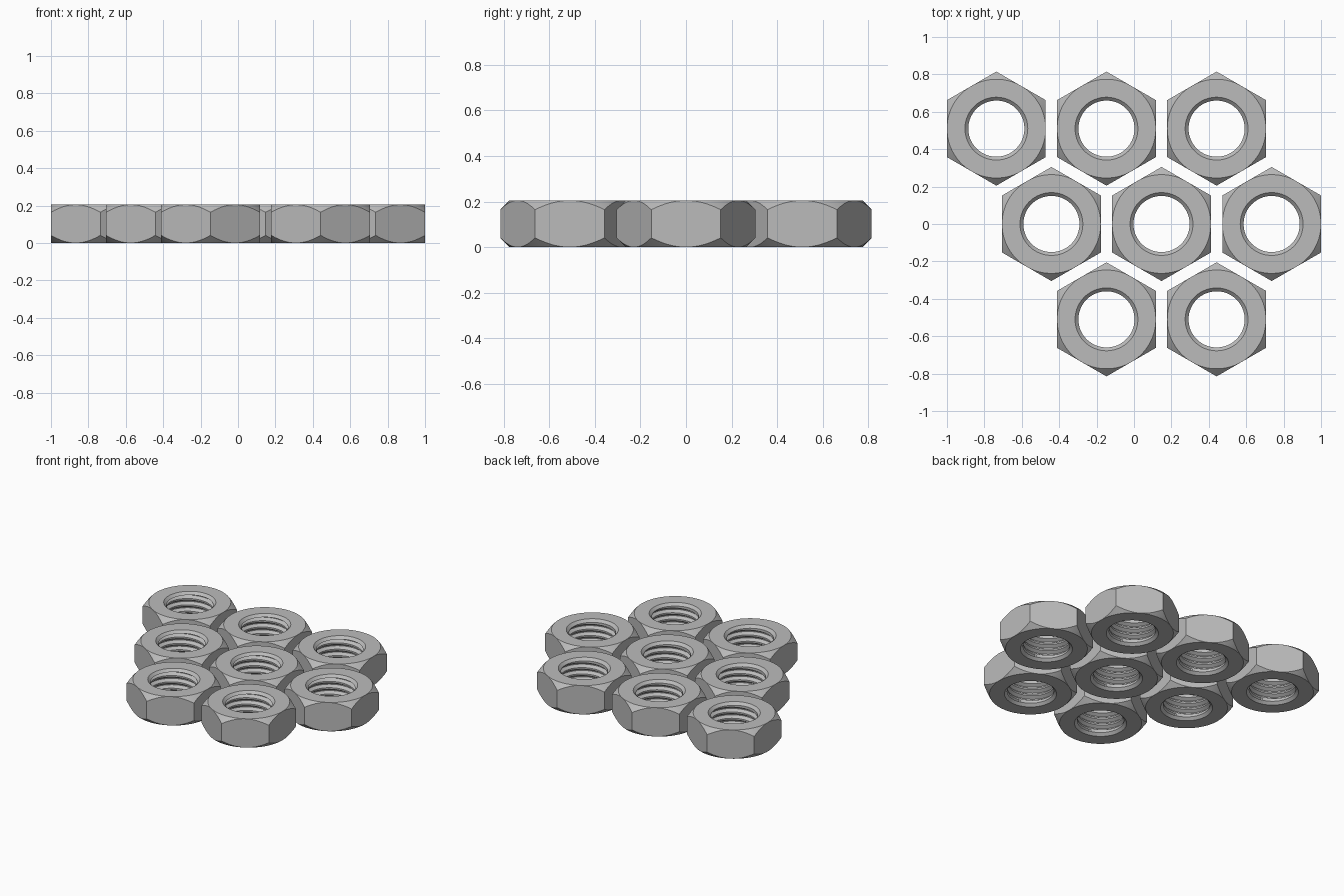
import bpy, bmesh, math

if "Cube" in bpy.data.objects:
    bpy.data.objects.remove(bpy.data.objects["Cube"])

APOTHEM, HEIGHT = 0.264, 0.205      # half width across flats, thickness
BORE, MOUTH, ROOT = 0.15, 0.168, 0.172
LIP = MOUTH - BORE                  # depth of the 45 degree bore chamfer
PITCH, SEG = 0.045, 96
SPACING = (2 - 2 * APOTHEM) / 2.5


def skin(bm, columns, inward=False):
    """Join neighbouring columns of (angle, radius, z) points with quads."""
    cols = [[bm.verts.new((r * math.cos(a), r * math.sin(a), z)) for a, r, z in c]
            for c in columns]
    for p, q in zip(cols, cols[1:]):
        for j in range(len(p) - 1):
            f = (p[j], q[j], q[j + 1], p[j + 1])
            bm.faces.new(f[::-1] if inward else f)
    bmesh.ops.remove_doubles(bm, verts=bm.verts[:], dist=1e-5)


def body_column(i):
    """Hexagon wall trimmed by a cone at the top and bottom."""
    a = 2 * math.pi * i / SEG
    off = (a + math.pi / 6) % (math.pi / 3) - math.pi / 6
    r = APOTHEM / math.cos(off)
    d = r - APOTHEM
    lower = [(BORE, LIP), (MOUTH, 0), (APOTHEM, 0), (r, d)]
    upper = [(rr, HEIGHT - z) for rr, z in reversed(lower)]
    return [(a, rr, z) for rr, z in lower + upper]


def thread_column(i):
    """Helical V thread with flat crest and root."""
    a = 2 * math.pi * i / SEG
    step = [(0, BORE), (0.25, BORE), (0.5625, ROOT), (0.6875, ROOT)]
    return [(a, r, PITCH * (k + t + i / SEG)) for k in range(-2, 7) for t, r in step]


# Nut body
body = bmesh.new()
skin(body, [body_column(i) for i in range(SEG + 1)])

# Inner thread, cut off at both bore chamfers and closed onto them
thread = bmesh.new()
skin(thread, [thread_column(i) for i in range(SEG + 1)], inward=True)
for z, n in ((LIP, -1), (HEIGHT - LIP, 1)):
    cut = bmesh.ops.bisect_plane(
        thread, geom=thread.verts[:] + thread.edges[:] + thread.faces[:],
        dist=1e-5, plane_co=(0, 0, z), plane_no=(0, 0, n), clear_outer=True)
    for v in cut["geom_cut"]:
        if isinstance(v, bmesh.types.BMVert):
            s = BORE / math.hypot(v.co.x, v.co.y)
            v.co.x *= s
            v.co.y *= s

# One shared mesh for all nuts
part = bpy.data.meshes.new("thread_part")
thread.to_mesh(part)
body.from_mesh(part)
bpy.data.meshes.remove(part)
mesh = bpy.data.meshes.new("nut")
body.to_mesh(mesh)
body.free()
thread.free()

steel = bpy.data.materials.new("grey_steel")
steel.diffuse_color = (0.50, 0.50, 0.50, 1)
steel.use_nodes = True
steel.node_tree.nodes["Principled BSDF"].inputs["Base Color"].default_value = steel.diffuse_color
mesh.materials.append(steel)

# Honeycomb rows: first x in half spacings from the left, y row, count
count = 0
for start, row, n in ((0, 1, 3), (1, 0, 3), (2, -1, 2)):
    for k in range(n):
        count += 1
        nut = bpy.data.objects.new(f"hex_nut_{count}", mesh)
        nut.location = (-1 + APOTHEM + SPACING * (start / 2 + k),
                        row * SPACING * math.sqrt(3) / 2, 0)
        bpy.context.collection.objects.link(nut)

# Smooth the cones and thread, keep the hard edges
bpy.context.view_layer.objects.active = nut
nut.select_set(True)
bpy.ops.object.shade_smooth_by_angle(angle=math.radians(30))
